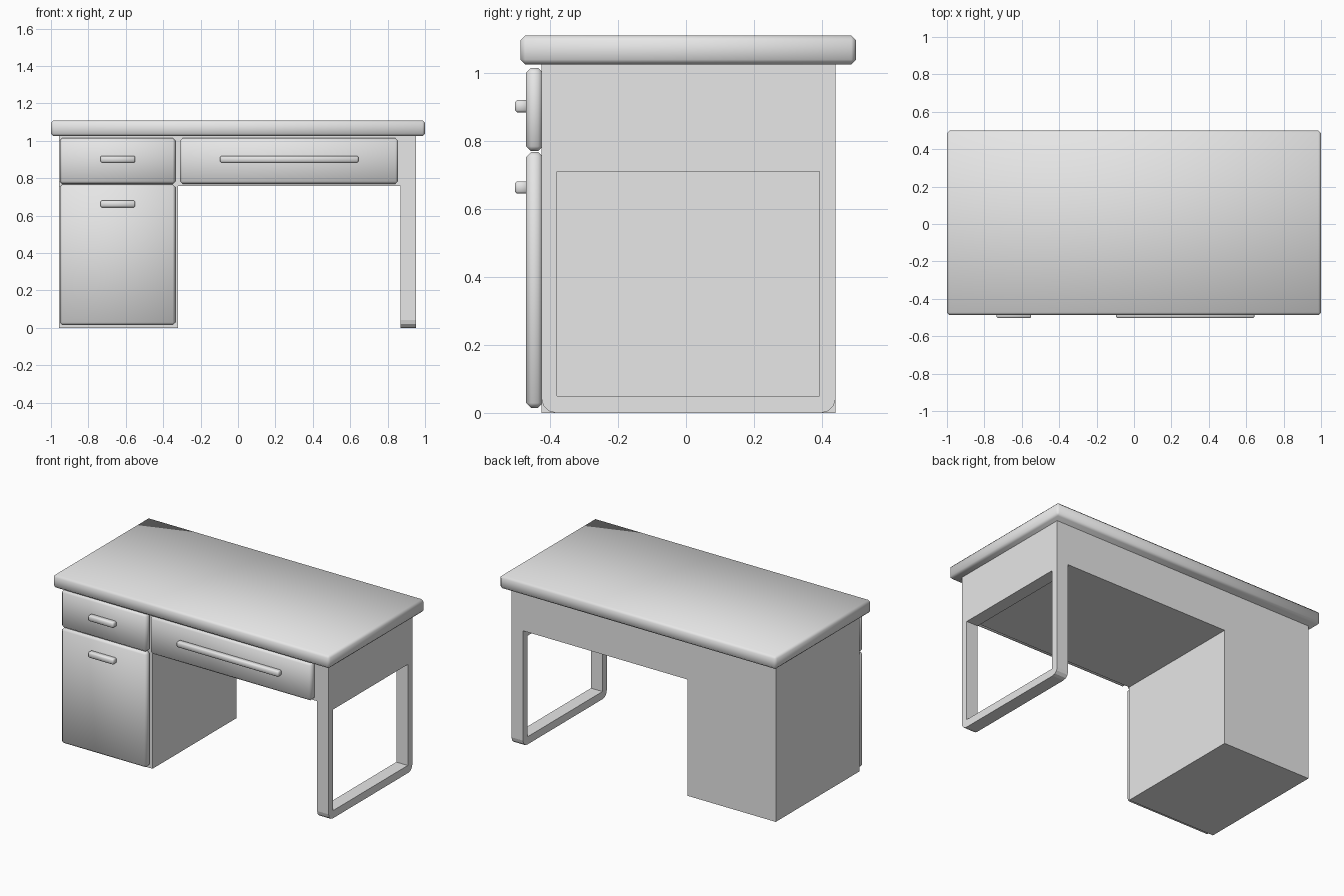
import bpy
import bmesh
from mathutils import Vector

old = bpy.data.objects.get("Cube")
if old:
    bpy.data.objects.remove(old, do_unlink=True)

grey = bpy.data.materials.new("plain_grey")
grey.use_nodes = True
colour = (0.8, 0.8, 0.8, 1)
grey.diffuse_color = colour
grey.node_tree.nodes["Principled BSDF"].inputs["Base Color"].default_value = colour


def finish(name, bm):
    """Turn a bmesh into a named grey object."""
    bmesh.ops.recalc_face_normals(bm, faces=bm.faces)
    mesh = bpy.data.meshes.new(name)
    bm.to_mesh(mesh)
    bm.free()
    mesh.materials.append(grey)
    obj = bpy.data.objects.new(name, mesh)
    bpy.context.collection.objects.link(obj)
    return obj


def select_only(obj):
    bpy.ops.object.select_all(action="DESELECT")
    obj.select_set(True)
    bpy.context.view_layer.objects.active = obj


def box(name, xs, ys, zs, bevel=0, segments=1, edge_rule=lambda e: True):
    """Box between the given limits, with chosen edges bevelled."""
    bm = bmesh.new()
    bmesh.ops.create_cube(bm, size=1)
    for v in bm.verts:
        v.co = Vector([r[0] if c < 0 else r[1] for c, r in zip(v.co, (xs, ys, zs))])
    if bevel:
        bmesh.ops.bevel(bm, geom=[e for e in bm.edges if edge_rule(e)],
                        offset=bevel, segments=segments, profile=0.5,
                        affect="EDGES")
    obj = finish(name, bm)
    if bevel and segments == 1:
        select_only(obj)
        bpy.ops.object.shade_smooth_by_angle(angle=1.0)
    return obj


def extrude_profile(name, points, ys):
    """Extrude an x-z outline along y."""
    bm = bmesh.new()
    face = bm.faces.new([bm.verts.new((x, ys[0], z)) for x, z in points])
    grown = bmesh.ops.extrude_face_region(bm, geom=[face])["geom"]
    moved = [g for g in grown if isinstance(g, bmesh.types.BMVert)]
    bmesh.ops.translate(bm, verts=moved, vec=(0, ys[1] - ys[0], 0))
    return finish(name, bm)


DEPTH = (-0.425, 0.44)
UNDER = 1.025    # underside of the desktop

# Desktop slab
box("desktop", (-1, 1), (-0.487, 0.5), (UNDER, 1.11), 0.014)

# Pedestal and drawer housing in one L-shaped body
extrude_profile("cabinet_body",
                [(-0.957, 0), (-0.32, 0), (-0.32, 0.76), (0.87, 0.76),
                 (0.87, UNDER), (-0.957, UNDER)], DEPTH)

# Side frame leg: panel with rounded feet and a rectangular opening
leg = box("side_frame_leg", (0.87, 0.953), DEPTH, (0, UNDER), 0.042, 3,
          lambda e: all(v.co.z < 0.01 for v in e.verts)
          and abs(e.verts[0].co.y - e.verts[1].co.y) < 0.01)
cutter = box("leg_opening_cutter", (0.8, 1.1), (-0.38, 0.392), (0.05, 0.71))
cutter.hide_render = True
cut = leg.modifiers.new("opening", "BOOLEAN")
cut.operation = "DIFFERENCE"
cut.solver = "EXACT"
cut.object = cutter
select_only(leg)
bpy.ops.object.modifier_apply(modifier=cut.name)
bpy.data.objects.remove(cutter, do_unlink=True)

# Drawer fronts with their bar handles
fronts = [
    ("upper_drawer", (-0.953, -0.335), (0.77, 1.015), (-0.735, -0.55), 0.902),
    ("lower_door", (-0.953, -0.335), (0.015, 0.767), (-0.735, -0.55), 0.663),
    ("wide_drawer", (-0.311, 0.856), (0.77, 1.015), (-0.095, 0.643), 0.902),
]
for name, xs, zs, grip, height in fronts:
    box(name + "_front", xs, (-0.47, -0.421), zs, 0.014)
    box(name + "_handle", grip, (-0.503, -0.465),
        (height - 0.018, height + 0.018), 0.006)
